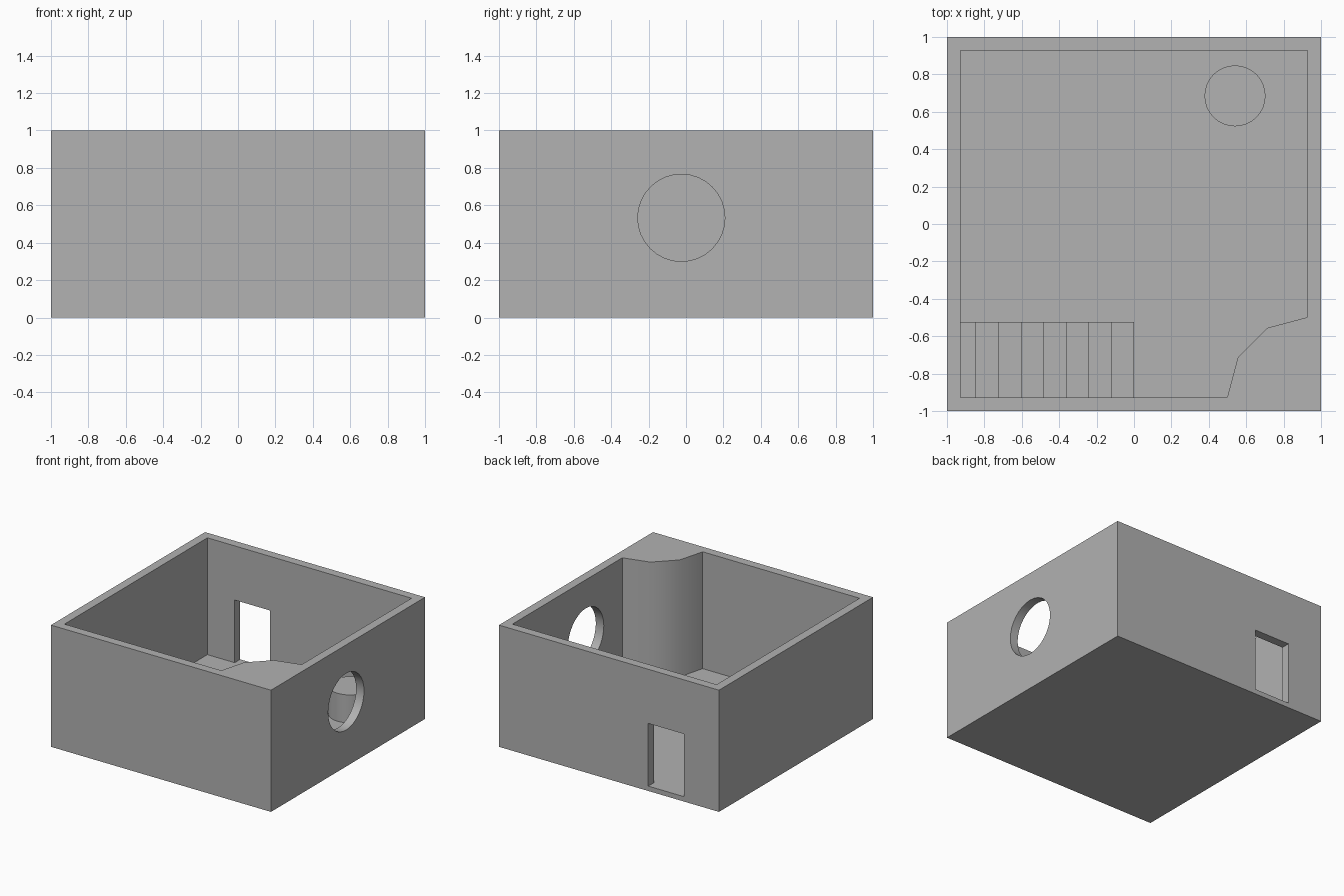
import bpy, bmesh, math
from mathutils import Matrix

if "Cube" in bpy.data.objects:
    bpy.data.objects.remove(bpy.data.objects["Cube"])

stone = bpy.data.materials.new("plain_grey")
stone.diffuse_color = (0.445, 0.445, 0.445, 1)
stone.use_nodes = True
stone.node_tree.nodes["Principled BSDF"].inputs["Base Color"].default_value = stone.diffuse_color

WALL = 0.928      # inner face of the walls
FLOOR = 0.04      # top of the floor slab


def add_object(name, bm):
    bmesh.ops.recalc_face_normals(bm, faces=bm.faces[:])
    mesh = bpy.data.meshes.new(name)
    bm.to_mesh(mesh)
    bm.free()
    mesh.materials.append(stone)
    ob = bpy.data.objects.new(name, mesh)
    bpy.context.collection.objects.link(ob)
    return ob


def prism(name, points, direction):
    """Extrude a closed outline along a vector."""
    bm = bmesh.new()
    face = bm.faces.new([bm.verts.new(p) for p in points])
    new = bmesh.ops.extrude_face_region(bm, geom=[face])["geom"]
    bmesh.ops.translate(bm, vec=direction,
                        verts=[v for v in new if isinstance(v, bmesh.types.BMVert)])
    return add_object(name, bm)


def box(name, x0, x1, y0, y1, z0, z1):
    return prism(name, [(x0, y0, z0), (x1, y0, z0), (x1, y1, z0), (x0, y1, z0)],
                 (0, 0, z1 - z0))


def cylinder(name, centre, radius, depth, rotation=None, sides=32):
    bm = bmesh.new()
    matrix = Matrix.Translation(centre) @ (rotation or Matrix())
    bmesh.ops.create_cone(bm, cap_ends=True, segments=sides, radius1=radius,
                          radius2=radius, depth=depth, matrix=matrix)
    return add_object(name, bm)


def activate(ob):
    bpy.ops.object.select_all(action='DESELECT')
    ob.select_set(True)
    bpy.context.view_layer.objects.active = ob


def cut(target, cutter):
    mod = target.modifiers.new("cut", 'BOOLEAN')
    mod.operation, mod.solver, mod.object = 'DIFFERENCE', 'EXACT', cutter
    activate(target)
    bpy.ops.object.modifier_apply(modifier=mod.name)
    bpy.data.objects.remove(cutter)


def smooth(ob):
    activate(ob)
    bpy.ops.object.shade_smooth_by_angle(angle=math.radians(35))


# Room shell: open box with a rounded solid corner at the front right
shell = box("room_shell", -1, 1, -1, 1, 0, 1)
outline = [(-WALL, -WALL), (-WALL, WALL), (WALL, WALL)]
for i in range(4):
    a = math.radians(90 + 30 * i)
    outline.append((WALL + 0.43 * math.cos(a), -WALL + 0.43 * math.sin(a)))
cut(shell, prism("cavity", [(x, y, FLOOR) for x, y in outline], (0, 0, 2)))

# Doorway in the back wall, sill level with the floor
cut(shell, box("doorway", -0.68, -0.357, 0.8, 1.2, FLOOR, 0.555))

# Round window in the right wall
cut(shell, cylinder("window_hole", (1, -0.025, 0.533), 0.233, 0.4,
                    Matrix.Rotation(math.pi / 2, 4, 'Y')))
smooth(shell)

# Staircase along the front wall, climbing to the left
STEPS, RUN, RISE = 8, 0.1205, 0.08
profile = [(0, FLOOR)]
for i in range(STEPS):
    z = FLOOR + RISE * (i + 1)
    profile += [(-RUN * i, z), (max(-RUN * (i + 1), -WALL), z)]
profile.append((-WALL, FLOOR))
prism("staircase", [(x, -WALL, z) for x, z in profile], (0, WALL - 0.525, 0))

# Low round pedestal near the back right corner
TOP = 0.27
pedestal = cylinder("round_pedestal", (0.54, 0.685, (TOP + FLOOR) / 2), 0.163, TOP - FLOOR)
smooth(pedestal)
